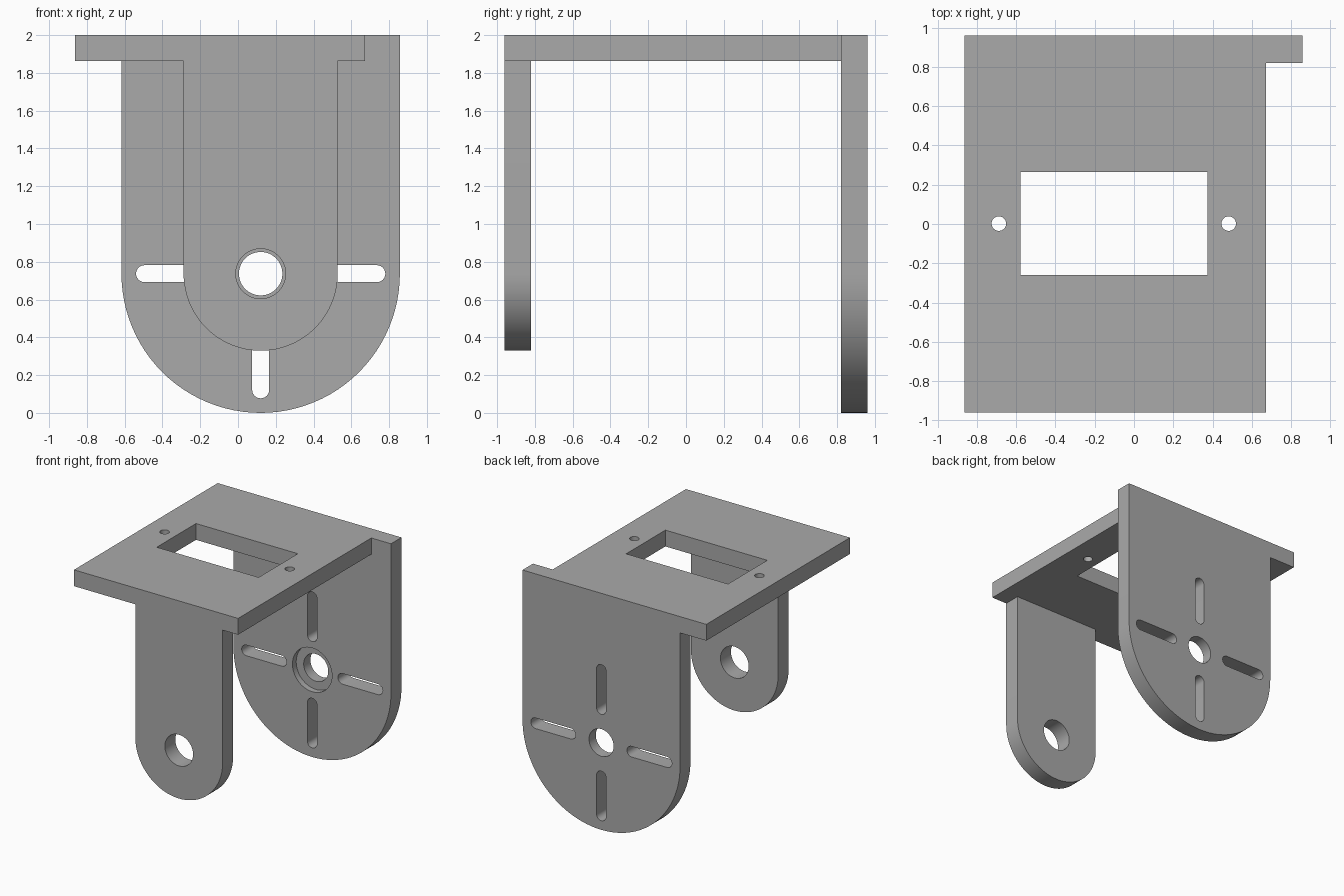
import bpy, bmesh, math

if "Cube" in bpy.data.objects:
    bpy.data.objects.remove(bpy.data.objects["Cube"])

# Material
grey = bpy.data.materials.new("plain_grey")
grey.use_nodes = True
grey.diffuse_color = (0.4, 0.4, 0.4, 1)
grey.node_tree.nodes["Principled BSDF"].inputs["Base Color"].default_value = (0.4, 0.4, 0.4, 1)

PX, PZ = 0.12, 0.737        # pivot axis shared by both arms
TOP, UNDER = 2.0, 1.862     # top plate heights
FRONT, BACK, THICK = -0.96, 0.96, 0.14


def arc(cx, cy, r, start, end, steps):
    return [(cx + r * math.cos(start + (end - start) * i / steps),
             cy + r * math.sin(start + (end - start) * i / steps)) for i in range(steps + 1)]


def circle(cx, cy, r, steps=48):
    return arc(cx, cy, r, 0, math.tau, steps)[:-1]


def rect(x0, x1, y0, y1):
    return [(x0, y0), (x1, y0), (x1, y1), (x0, y1)]


def slot(angle, near=0.24, far=0.66, r=0.045):
    """Rounded slot pointing away from the pivot."""
    pts = arc(far - r, 0, r, -math.pi / 2, math.pi / 2, 12)
    pts += arc(near + r, 0, r, math.pi / 2, 1.5 * math.pi, 12)
    c, s = math.cos(angle), math.sin(angle)
    return [(PX + x * c - y * s, PZ + x * s + y * c) for x, y in pts]


def tongue(r):
    """Straight-sided arm outline with a half-round lower end."""
    return arc(PX, PZ, r, math.pi, math.tau, 48) + [(PX + r, TOP), (PX - r, TOP)]


def prism(name, outline, lo, hi, upright=True):
    """Extrude an outline along y (upright) or along z."""
    bm = bmesh.new()
    place = (lambda a, b: (a, lo, b)) if upright else (lambda a, b: (a, b, lo))
    face = bm.faces.new([bm.verts.new(place(a, b)) for a, b in outline])
    new = bmesh.ops.extrude_face_region(bm, geom=[face])["geom"]
    move = (0, hi - lo, 0) if upright else (0, 0, hi - lo)
    bmesh.ops.translate(bm, vec=move, verts=[g for g in new if isinstance(g, bmesh.types.BMVert)])
    bmesh.ops.recalc_face_normals(bm, faces=bm.faces)
    mesh = bpy.data.meshes.new(name)
    bm.to_mesh(mesh)
    bm.free()
    mesh.materials.append(grey)
    obj = bpy.data.objects.new(name, mesh)
    bpy.context.collection.objects.link(obj)
    return obj


def combine(target, tool, operation):
    mod = target.modifiers.new(operation, "BOOLEAN")
    mod.operation, mod.solver, mod.object = operation, "EXACT", tool
    bpy.context.view_layer.objects.active = target
    bpy.ops.object.modifier_apply(modifier=mod.name)
    bpy.data.objects.remove(tool)


# Top plate joined with the narrow front arm and the wide back arm
bracket = prism("bracket", rect(-0.862, 0.673, FRONT, BACK), UNDER, TOP, upright=False)
combine(bracket, prism("front_arm", tongue(0.408), FRONT, FRONT + THICK), "UNION")
combine(bracket, prism("back_arm", tongue(0.737), BACK - THICK, BACK), "UNION")

# Window and screw holes in the top plate
for outline in (rect(-0.578, 0.375, -0.26, 0.264), circle(-0.688, 0.002, 0.037), circle(0.482, 0.002, 0.037)):
    combine(bracket, prism("plate_cutter", outline, 1.7, 2.2, upright=False), "DIFFERENCE")

# Pivot holes, with a shallow recess on the inner side of the back arm
for r, lo, hi in ((0.132, -1.1, -0.7), (0.115, 0.7, 1.1), (0.185, 0.7, BACK - THICK + 0.05)):
    combine(bracket, prism("pivot_cutter", circle(PX, PZ, r), lo, hi), "DIFFERENCE")

# Four slots around the back pivot
for i in range(4):
    combine(bracket, prism("slot_cutter", slot(i * math.pi / 2), 0.7, 1.1), "DIFFERENCE")

# Merge coplanar faces, then shade the curves smooth
bm = bmesh.new()
bm.from_mesh(bracket.data)
bmesh.ops.remove_doubles(bm, verts=bm.verts, dist=0.0001)
bmesh.ops.dissolve_limit(bm, angle_limit=0.01, verts=bm.verts, edges=bm.edges)
bm.to_mesh(bracket.data)
bm.free()
bpy.ops.object.select_all(action="DESELECT")
bracket.select_set(True)
bpy.context.view_layer.objects.active = bracket
bpy.ops.object.shade_smooth_by_angle(angle=math.radians(30))
